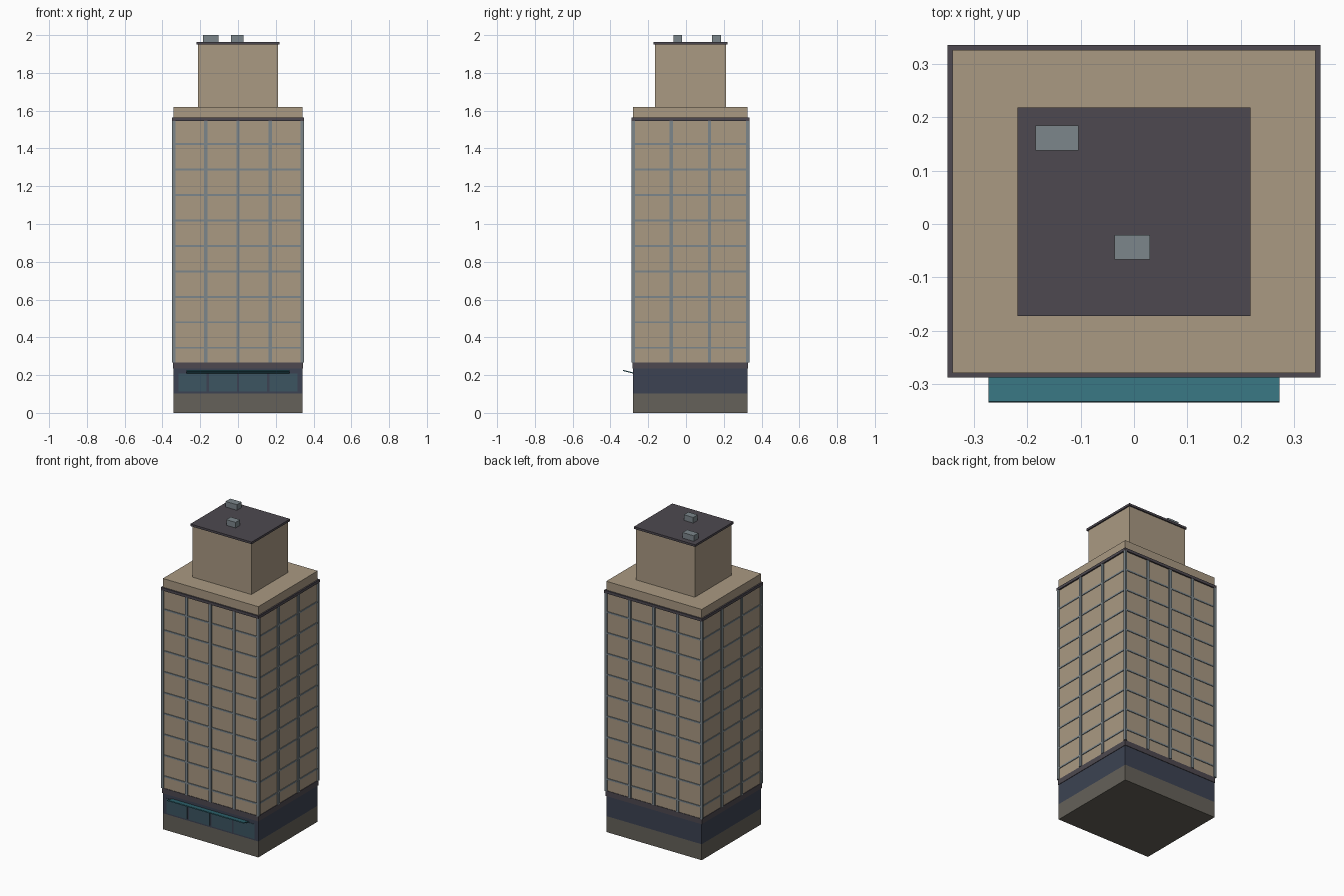
import bpy, math

if "Cube" in bpy.data.objects:
    bpy.data.objects.remove(bpy.data.objects["Cube"])

YC = 0.0235          # tower centre in y (awning pushes the bounds forward)
HX, HY = 0.341, 0.303  # tower half sizes


def material(name, rgb):
    m = bpy.data.materials.new(name)
    m.diffuse_color = (*rgb, 1)
    m.use_nodes = True
    m.node_tree.nodes["Principled BSDF"].inputs["Base Color"].default_value = m.diffuse_color
    return m


TAN = material("tan_wall", (0.40, 0.32, 0.225))
DARK = material("dark_trim", (0.075, 0.066, 0.08))
NAVY = material("navy_wall", (0.045, 0.055, 0.085))
STONE = material("stone_base", (0.13, 0.12, 0.10))
GLASS = material("shop_glass", (0.045, 0.09, 0.12))
TEAL = material("awning_teal", (0.035, 0.16, 0.20))
METAL = material("metal", (0.20, 0.24, 0.26))


def box(name, x0, x1, y0, y1, z0, z1, mat):
    bpy.ops.mesh.primitive_cube_add(size=1)
    ob = bpy.context.object
    ob.name = name
    ob.location = ((x0 + x1) / 2, (y0 + y1) / 2, (z0 + z1) / 2)
    for v in ob.data.vertices:
        v.co.x *= x1 - x0
        v.co.y *= y1 - y0
        v.co.z *= z1 - z0
    ob.data.materials.append(mat)
    return ob


def tier(name, grow, z0, z1, mat):
    return box(name, -HX - grow, HX + grow, YC - HY - grow, YC + HY + grow, z0, z1, mat)


# Stacked tiers of the tower
tier("stone_base", 0, 0, 0.103, STONE)
tier("ground_floor", 0, 0.103, 0.234, NAVY)
tier("lower_band", 0.003, 0.234, 0.268, DARK)
tier("tower_body", 0, 0.268, 1.62, TAN)
tier("upper_trim", 0.009, 1.546, 1.564, DARK)

# Thin floor lines wrapping all four sides
for i in range(9):
    z = 0.345 + 0.1347 * i
    tier(f"floor_line_{i}", 0.004, z - 0.005, z + 0.005, METAL)

# Vertical mullions: five across front and back, four along the sides
W = 0.009
for i in range(5):
    x = -HX + 2 * HX * i / 4
    for side, s in (("front", -1), ("back", 1)):
        y = YC + s * HY
        box(f"mullion_{side}_{i}", x - W, x + W, y - 0.007, y + 0.007, 0.268, 1.546, METAL)
for i in range(4):
    y = YC - HY + 2 * HY * i / 3
    for side, s in (("left", -1), ("right", 1)):
        x = s * HX
        box(f"mullion_{side}_{i}", x - 0.007, x + 0.007, y - W, y + W, 0.268, 1.546, METAL)

# Shop windows on the front
FRONT = YC - HY
for i in range(4):
    x = -0.24 + 0.16 * i
    box(f"shop_window_{i}", x - 0.074, x + 0.074, FRONT - 0.002, FRONT + 0.01, 0.112, 0.208, GLASS)

# Awning, tilting up towards its outer edge
awning = box("awning", -0.273, 0.273, -0.335, -0.277, 0.215, 0.221, TEAL)
awning.rotation_euler.x = math.radians(-14)

# Rooftop block, its slab and two air units
box("roof_block", -0.211, 0.211, -0.165, 0.211, 1.62, 1.95, TAN)
box("roof_slab", -0.219, 0.219, -0.173, 0.219, 1.95, 1.964, DARK)
box("air_unit_back", -0.185, -0.104, 0.138, 0.185, 1.964, 2.0, METAL)
box("air_unit_front", -0.037, 0.03, -0.067, -0.021, 1.964, 2.0, METAL)
